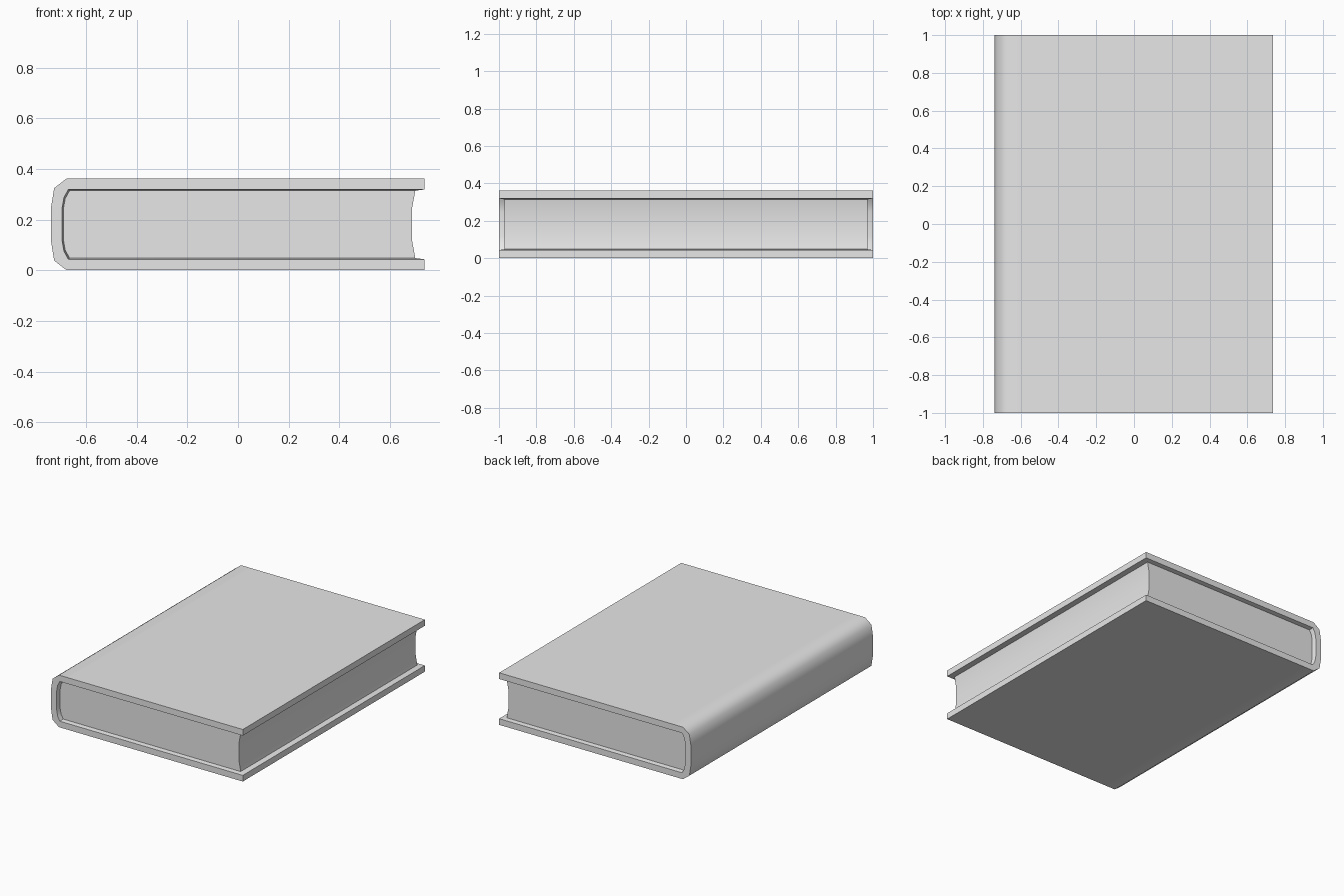
import bpy
import bmesh
from math import radians

HEIGHT = 0.362

old = bpy.data.objects.get("Cube")
if old:
    bpy.data.objects.remove(old, do_unlink=True)

grey = bpy.data.materials.new("plain grey")
grey.use_nodes = True
colour = (0.8, 0.8, 0.8, 1)
grey.diffuse_color = colour
grey.node_tree.nodes["Principled BSDF"].inputs["Base Color"].default_value = colour


def mirrored(half):
    """Complete an upper half profile with its lower reflection."""
    return half + [(x, HEIGHT - z) for x, z in reversed(half)]


def loft(name, sections):
    """Skin matching xz profiles placed along y and cap both ends."""
    bm = bmesh.new()
    rings = [[bm.verts.new((x, y, z)) for x, z in profile] for y, profile in sections]
    count = len(rings[0])
    for a, b in zip(rings, rings[1:]):
        for i in range(count):
            j = (i + 1) % count
            bm.faces.new((a[i], a[j], b[j], b[i]))
    bm.faces.new(rings[0])
    bm.faces.new(rings[-1])
    bmesh.ops.recalc_face_normals(bm, faces=bm.faces)
    mesh = bpy.data.meshes.new(name)
    bm.to_mesh(mesh)
    bm.free()
    mesh.materials.append(grey)
    obj = bpy.data.objects.new(name, mesh)
    bpy.context.collection.objects.link(obj)
    bpy.ops.object.select_all(action="DESELECT")
    obj.select_set(True)
    bpy.context.view_layer.objects.active = obj
    bpy.ops.object.shade_smooth_by_angle(angle=radians(50))
    return obj


# Upper halves of the outer cover and of its lining, from fore edge to spine
outer = [(0.737, HEIGHT), (-0.6, HEIGHT), (-0.677, HEIGHT), (-0.726, 0.324), (-0.738, 0.249)]
spine_lining = [(-0.67, 0.319), (-0.687, 0.288), (-0.694, 0.249)]
inner_spine = [(x + 0.005, z - 0.005) for x, z in spine_lining]


def cover_profile(lining, depth):
    inside = mirrored([(0.737, 0.319), (0.70, depth)] + lining)
    return mirrored(outer) + inside[::-1]


# Wrapped cover, its lining flaring slightly toward the rims
rim = cover_profile(spine_lining, 0.319)
core = cover_profile(inner_spine, 0.314)
loft("cover", [(-1, rim), (-0.97, core), (0.97, core), (1, rim)])

# Page block with a hollow fore edge
block = mirrored([(0.70, 0.314), (0.688, 0.249)][::-1] + inner_spine)
loft("pages", [(-0.97, block), (0.97, block)])
